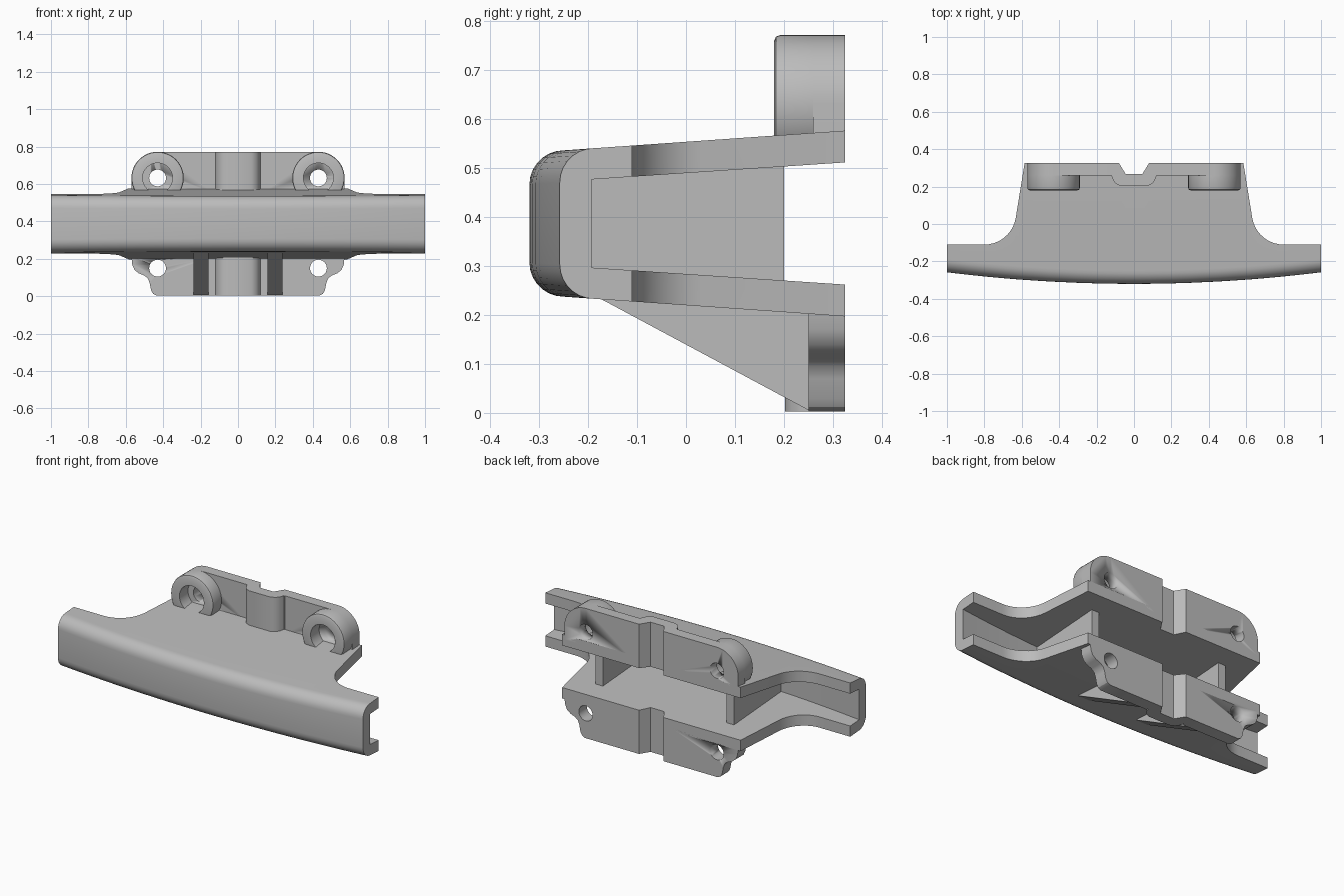
import bpy, bmesh, math
from mathutils import Vector

if "Cube" in bpy.data.objects:
    bpy.data.objects.remove(bpy.data.objects["Cube"])

grey = bpy.data.materials.new("plain grey")
grey.diffuse_color = (0.5, 0.5, 0.5, 1)
grey.use_nodes = True
grey.node_tree.nodes["Principled BSDF"].inputs["Base Color"].default_value = grey.diffuse_color
MID = 0.387            # mid height of the channel
BACK = 0.325           # rear mounting plane
HOLE_X = 0.43


def finish(name, bm, angle=30):
    bmesh.ops.recalc_face_normals(bm, faces=bm.faces)
    me = bpy.data.meshes.new(name)
    bm.to_mesh(me)
    bm.free()
    ob = bpy.data.objects.new(name, me)
    bpy.context.collection.objects.link(ob)
    me.materials.append(grey)
    bpy.ops.object.select_all(action='DESELECT')
    ob.select_set(True)
    bpy.context.view_layer.objects.active = ob
    bpy.ops.object.shade_smooth_by_angle(angle=math.radians(angle))
    return ob


def loft(name, rings):
    """Skin a list of closed rings and cap both ends."""
    bm = bmesh.new()
    vs = [[bm.verts.new(p) for p in r] for r in rings]
    n = len(vs[0])
    for a, b in zip(vs, vs[1:]):
        for i in range(n):
            j = (i + 1) % n
            bm.faces.new((a[i], a[j], b[j], b[i]))
    bm.faces.new(vs[0])
    bm.faces.new(vs[-1])
    return finish(name, bm)


def prism(name, pts, axis, lo, hi):
    """Extrude a 2D outline along one axis from lo to hi."""
    place = {'x': lambda p, t: (t, p[0], p[1]),
             'y': lambda p, t: (p[0], t, p[1]),
             'z': lambda p, t: (p[0], p[1], t)}[axis]
    return loft(name, [[place(p, t) for p in pts] for t in (lo, hi)])


def arc(cx, cy, r, a0, a1, n):
    return [(cx + r * math.cos(math.radians(a0 + (a1 - a0) * i / n)),
             cy + r * math.sin(math.radians(a0 + (a1 - a0) * i / n)))
            for i in range(n + 1)]


def cut(ob, cutter):
    cutter.hide_render = True
    cutter.hide_viewport = True
    cutter.display_type = 'WIRE'
    m = ob.modifiers.new("hole", 'BOOLEAN')
    m.operation = 'DIFFERENCE'
    m.solver = 'EXACT'
    m.object = cutter


# Channel body: C section following a bowed front and a stepped rear outline
rear = [(0, 0.268), (0.045, 0.268), (0.08, BACK), (0.3, BACK), (0.45, BACK), (0.585, BACK)]
rear += arc(0.8, 0.06, 0.17, 190, 270, 10)
rear += [(0.87, -0.11), (0.94, -0.11), (1.0, -0.11)]
rear.insert(3, (0.2, BACK))
stations = [(-x, y) for x, y in reversed(rear[1:])] + rear


def section(x, yb):
    f = -0.32 + 0.062 * x * x
    r = 0.07
    outer = lambda y: 0.153 + 0.07 * (y + 0.2)
    inner = lambda y: 0.09 + 0.067 * (y + 0.195)
    w = f + 0.065
    corner = arc(f + r, outer(f + r) - r, r, 90, 180, 7)
    half = [(w, inner(w)), (yb, inner(yb)), (yb, outer(yb))] + corner
    ring = half + [(y, -h) for y, h in reversed(half)]
    return [(x, y, MID + h) for y, h in ring]


loft("channel_body", [section(x, y) for x, y in stations])

# Centre pads with a V groove at the back and a rounded bulge at the front
bulge = [(0.12, 0.258), (0.112, 0.235), (0.097, 0.215), (0.07, 0.202)]
right = [(0.045, 0.268), (0.08, BACK), (0.125, BACK), (0.125, 0.258)] + bulge
pad = right + [(-x, y) for x, y in reversed(right)]
prism("upper_centre_pad", pad, 'z', 0.55, 0.772)
prism("lower_centre_pad", pad, 'z', 0.003, 0.22)

# Mounting wings, bosses, ribs and gussets, one set per side
upper_wing = [(0.125, 0.55), (0.57, 0.55)] + arc(HOLE_X, 0.632, 0.14, 0, 90, 12) + [(0.125, 0.772)]
lower_wing = [(0.125, 0.215), (0.57, 0.215), (0.566, 0.17), (0.553, 0.14), (0.53, 0.122),
              (0.5, 0.11), (0.482, 0.095), (0.472, 0.07), (0.464, 0.03), (0.453, 0.012),
              (0.435, 0.003), (0.125, 0.003)]

for s, side in ((-1, "left"), (1, "right")):
    flip = lambda pts: [(s * x, z) for x, z in pts]
    cx = s * HOLE_X
    wing_u = prism(side + "_upper_wing", flip(upper_wing), 'y', 0.26, BACK)
    wing_l = prism(side + "_lower_wing", flip(lower_wing), 'y', 0.25, BACK)
    cut(wing_u, prism(side + "_upper_hole_cutter", arc(cx, 0.632, 0.045, 0, 345, 23), 'y', 0.1, 0.4))
    cut(wing_l, prism(side + "_lower_hole_cutter", arc(cx, 0.15, 0.045, 0, 345, 23), 'y', 0.1, 0.4))

    # Boss ring with a softened front edge, flattened where it meets the channel
    bm = bmesh.new()
    shape = [(0.14, 0.262), (0.14, 0.192), (0.137, 0.184), (0.128, 0.18), (0.08, 0.18),
             (0.08, 0.262)]
    n = 48
    rows = []
    for i in range(n):
        a = math.tau * i / n
        rows.append([bm.verts.new((cx + r * math.cos(a), y,
                                   max(0.545, 0.632 + r * math.sin(a)))) for r, y in shape])
    for i in range(n):
        a, b = rows[i], rows[(i + 1) % n]
        for k in range(len(shape)):
            m = (k + 1) % len(shape)
            bm.faces.new((a[k], a[m], b[m], b[k]))
    finish(side + "_boss", bm)

    # Inner rib joining the two flanges
    prism(side + "_inner_rib", [(-0.26, 0.28), (0.2, 0.26), (0.2, 0.514), (-0.26, 0.494)],
          'x', cx - 0.025, cx + 0.025)
    # Triangular gusset below the channel
    prism(side + "_gusset", [(-0.18, 0.236), (0.255, 0.003), (0.255, 0.215), (-0.15, 0.25)],
          'x', s * 0.197 - 0.04, s * 0.197 + 0.04)
